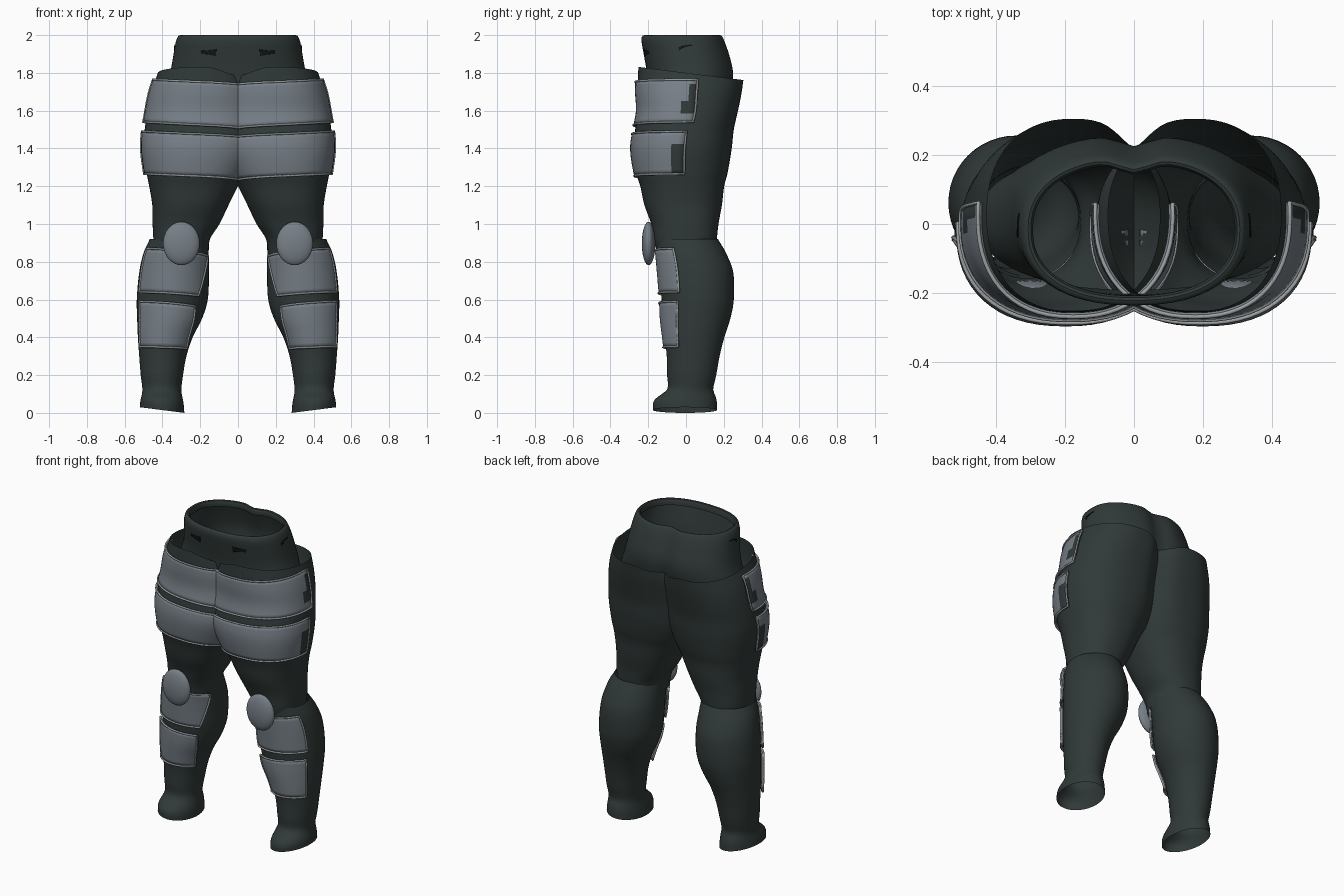
import bpy, bmesh, math

if "Cube" in bpy.data.objects:
    bpy.data.objects.remove(bpy.data.objects["Cube"])

def material(name, rgb):
    m = bpy.data.materials.new(name)
    m.diffuse_color = (*rgb, 1)
    m.use_nodes = True
    m.node_tree.nodes["Principled BSDF"].inputs["Base Color"].default_value = m.diffuse_color
    return m

CLOTH = material("dark_cloth", (0.03, 0.042, 0.04))
PLATE = material("grey_plate", (0.185, 0.215, 0.245))
TRIM = material("light_trim", (0.33, 0.35, 0.36))
SLOT = material("black_slot", (0.006, 0.008, 0.008))

# Cross-sections: z, centre x, centre y, radius x, radius y
THIGH = [(0.84, .30, 0, .14, .15), (0.92, .298, -.003, .15, .166), (1.0, .275, -.006, .177, .178),
         (1.1, .252, -.015, .202, .205), (1.2, .235, -.02, .235, .222), (1.27, .222, -.022, .262, .242),
         (1.4, .2, -.02, .3, .262), (1.5, .192, -.008, .302, .261), (1.6, .185, .012, .293, .263),
         (1.7, .178, .018, .28, .274), (1.8, .175, .026, .25, .278)]
CALF = [(0, .402, -.005, .118, .17), (.05, .402, -.005, .114, .168), (.08, .402, .005, .108, .152),
        (.12, .403, .022, .103, .122), (.2, .403, .03, .112, .13), (.3, .398, .038, .125, .14),
        (.4, .385, .045, .145, .158), (.5, .362, .055, .172, .18), (.6, .348, .062, .188, .191),
        (.75, .338, .054, .184, .195), (.85, .327, .03, .172, .18), (.92, .31, .005, .157, .164)]
WAIST = [(1.58, 0, .01, .45, .2), (1.7, 0, .022, .395, .222), (1.8, 0, .025, .36, .232),
         (1.9, 0, .006, .341, .23), (1.97, 0, -.012, .328, .224), (1.99, 0, -.016, .32, .219)]

def section(table, z):
    """Smoothly interpolated cross-section at height z."""
    z = min(max(z, table[0][0]), table[-1][0])
    i = max(k for k in range(len(table) - 1) if table[k][0] <= z)
    p, q = table[i], table[i + 1]
    o, r = table[max(i - 1, 0)], table[min(i + 2, len(table) - 1)]
    h = q[0] - p[0]
    t = (z - p[0]) / h
    out = []
    for k in range(1, 5):
        m0 = (q[k] - o[k]) / (q[0] - o[0]) * h
        m1 = (r[k] - p[k]) / (r[0] - p[0]) * h
        out.append((2*t**3 - 3*t*t + 1) * p[k] + (t**3 - 2*t*t + t) * m0
                   + (3*t*t - 2*t**3) * q[k] + (t**3 - t*t) * m1)
    return out

def around(sec, z, a, n, off=0):
    """Point on a rounded section; a = 0 is outward, pi/2 is front."""
    cx, cy, rx, ry = sec
    c, s = math.cos(a), math.sin(a)
    x = cx + (rx + off) * math.copysign(abs(c) ** (2 / n), c)
    y = cy - (ry + off) * math.copysign(abs(s) ** (2 / n), s)
    return [x, y, z]

def grid_object(name, rows, mats, mirror=True, rule=None, thick=0):
    bm = bmesh.new()
    vs = [[bm.verts.new(p) for p in row] for row in rows]
    for i in range(len(vs) - 1):
        for j in range(len(vs[0]) - 1):
            f = bm.faces.new((vs[i][j], vs[i+1][j], vs[i+1][j+1], vs[i][j+1]))
            if rule:
                f.material_index = rule(j / (len(vs[0]) - 1), i / (len(vs) - 1))
    bmesh.ops.remove_doubles(bm, verts=bm.verts, dist=0.0003)
    me = bpy.data.meshes.new(name)
    bm.to_mesh(me)
    bm.free()
    ob = bpy.data.objects.new(name, me)
    bpy.context.collection.objects.link(ob)
    for m in mats:
        me.materials.append(m)
    smooth(ob)
    if thick:
        mod = ob.modifiers.new("thickness", 'SOLIDIFY')
        mod.thickness, mod.offset = thick, -1
    if mirror:
        mod = ob.modifiers.new("mirror", 'MIRROR')
        mod.use_mirror_merge = False
    return ob

def smooth(ob):
    bpy.ops.object.select_all(action='DESELECT')
    ob.select_set(True)
    bpy.context.view_layer.objects.active = ob
    bpy.ops.object.shade_smooth_by_angle(angle=math.radians(40))

# Thighs: full open tubes that overlap each other above the crotch
rows = []
for i in range(49):
    z = 0.84 + 0.96 * i / 48
    sec = section(THIGH, z)
    row = [around(sec, z, 2 * math.pi * j / 72, 2.3) for j in range(73)]
    f = min(max((z - 1.6) / 0.2, 0), 1)
    g = min(max((z - 1.2) / 0.2, 0), 1)
    for p in row:
        p[2] += f * (-.035 * p[1] / .28 - .045 * min(1, max(0, 1 - p[0] / .15)))
        if p[1] > 0:
            p[1] *= 1 - g * .11 * math.exp(-(max(p[0], 0) / .06) ** 2)
    rows.append(row)
grid_object("thighs", rows, [CLOTH])

# Calves and feet: open tubes with a sloped lower edge
rows = []
for i in range(47):
    z = 0.92 * i / 46
    row = [around(section(CALF, z), z, 2 * math.pi * j / 48, 2) for j in range(49)]
    for p in row:
        p[2] += max(0, 1 - z / .15) * .03 * (p[0] - .284) / .236
    rows.append(row)
grid_object("calves", rows, [CLOTH])

# Waist: tube flaring into the thighs, with a rolled rim and a groove at the back
def groove(p):
    if p[1] > 0:
        p[1] -= .032 * math.exp(-(p[0] / .06) ** 2)
    return p

profile = [(z, section(WAIST, z)) for z in [1.58 + .41 * k / 16 for k in range(17)]]
profile += [(1.997, (0, -.016, .314, .213)), (2.0, (0, -.016, .306, .205)),
            (1.997, (0, -.016, .298, .197)), (1.985, (0, -.016, .292, .191)),
            (1.96, (0, -.013, .295, .193))]
rows = [[groove(around(s, z, 2 * math.pi * j / 64, 2.3)) for j in range(65)] for z, s in profile]
grid_object("waist", rows, [CLOTH], mirror=False)

def panel(name, table, n, a0, a1, top, bottom, mats, off=.014, thick=.012, rule=None, trim=True):
    """Curved patch over a body surface, from angle a0 to a1 = (at bottom, at top)."""
    nu, nv = 32, 10
    rows = []
    for i in range(nv + 1):
        row = []
        for j in range(nu + 1):
            u, v = j / nu, i / nv
            lo = bottom[0] + (bottom[1] - bottom[0]) * u * u
            hi = top[0] + (top[1] - top[0]) * u * u
            z = lo + (hi - lo) * v
            end = a1[0] + (a1[1] - a1[0]) * v
            row.append(around(section(table, z), z, a0 + (end - a0) * u, n, off))
        rows.append(row)
    grid_object(name, rows, mats, rule=rule, thick=thick)
    if not trim:
        return
    # Raised edge tube around the panel, on both legs
    loop = (rows[0] + [r[-1] for r in rows[1:-1]] + rows[-1][::-1]
            + [r[0] for r in rows[-2:0:-1]])
    cu = bpy.data.curves.new(name + "_trim", 'CURVE')
    cu.dimensions = '3D'
    cu.bevel_depth, cu.bevel_resolution = .006, 1
    for s in (1, -1):
        sp = cu.splines.new('POLY')
        sp.points.add(len(loop) - 1)
        for pt, p in zip(sp.points, loop):
            pt.co = (s * p[0], p[1], p[2], 1)
        sp.use_cyclic_u = True
    cu.materials.append(TRIM)
    bpy.context.collection.objects.link(bpy.data.objects.new(name + "_trim", cu))

# Thigh armour wraps past the centre plane, with a dark worn strip near the rear edge
worn_upper = lambda u, v: int(u < .03 + .03 * (v < .5) and .1 < v < .85)
worn_lower = lambda u, v: int(u < .06 and v < .65)
end = math.pi
panel("upper_thigh_plate", THIGH, 2.3, -.1, (end + .1, end + .1), (1.765, 1.715), (1.54, 1.475),
      [PLATE, CLOTH], rule=worn_upper)
panel("lower_thigh_plate", THIGH, 2.3, -.03, (end + .03, end + .03), (1.49, 1.435), (1.265, 1.22),
      [PLATE, CLOTH], rule=worn_lower)

# Shin armour
panel("upper_shin_plate", CALF, 2, .5, (2.31, 2.7), (.87, .83), (.64, .62), [PLATE])
panel("lower_shin_plate", CALF, 2, .55, (2.55, 2.25), (.59, .565), (.35, .34), [PLATE])

# Dark slots in the waist
panel("front_belt_slot", WAIST, 2.3, 1.02, (1.28, 1.28), (1.917, 1.925), (1.9, 1.89), [SLOT], .004, .003, trim=False)
panel("side_belt_slot", WAIST, 2.3, -.12, (.12, .12), (1.95, 1.935), (1.945, 1.92), [SLOT], .004, .003, trim=False)

# Knee pads
for side, s in (("right", 1), ("left", -1)):
    bpy.ops.mesh.primitive_uv_sphere_add(segments=32, ring_count=16, radius=1, location=(s * .3, -.198, .897))
    pad = bpy.context.object
    pad.name = side + "_knee_pad"
    pad.scale = (.097, .036, .115)
    pad.data.materials.append(PLATE)
    smooth(pad)
